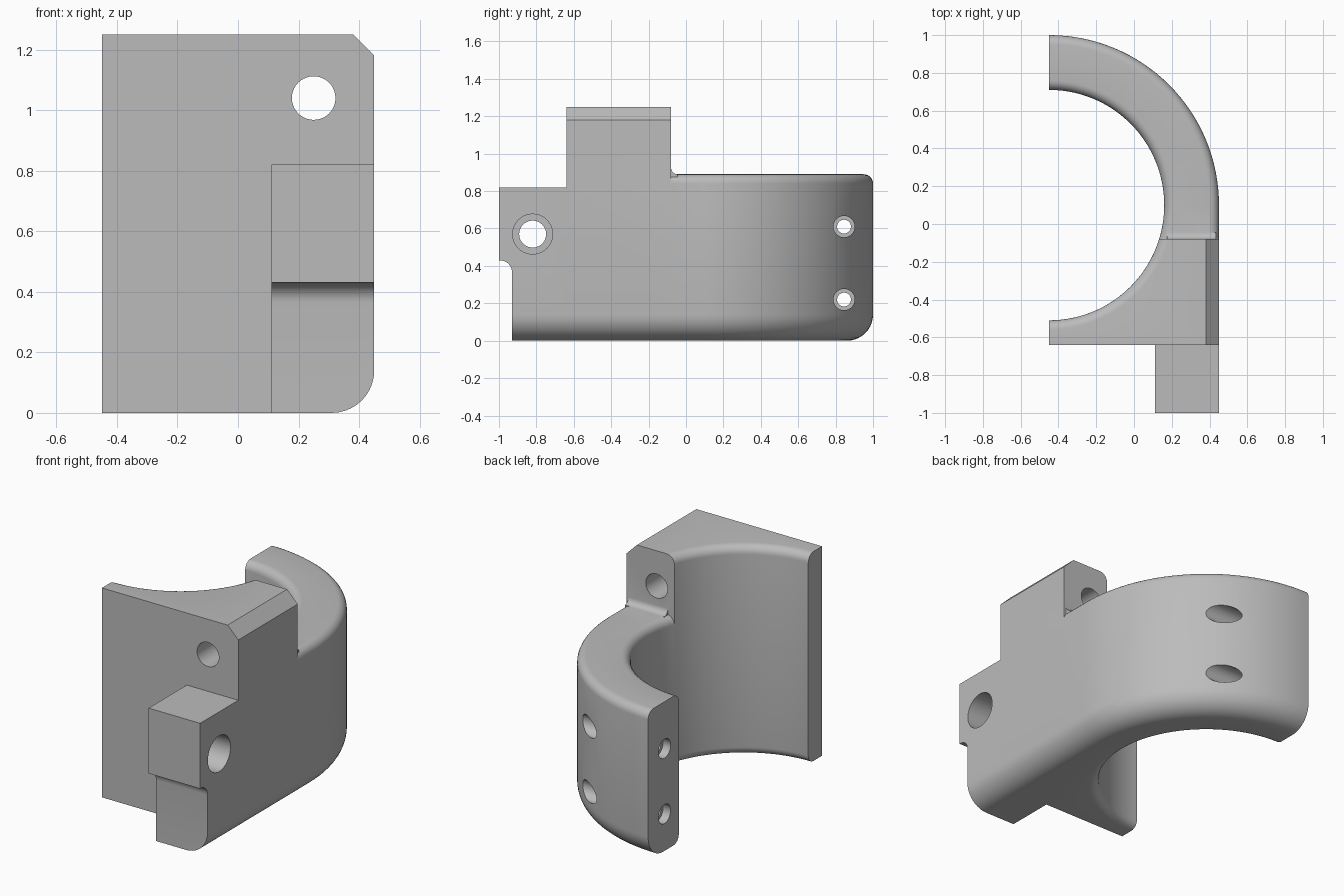
import bpy, bmesh, math
from mathutils import Vector

if "Cube" in bpy.data.objects:
    bpy.data.objects.remove(bpy.data.objects["Cube"])

CX, CY = -0.45, 0.10          # axis of the curved arm
R_IN, R_OUT = 0.61, 0.90
SPLIT, FRONT = -0.08, -0.64   # back and front faces of the tall block
XR = 0.45

grey = bpy.data.materials.new("mid grey")
grey.diffuse_color = (0.5, 0.5, 0.5, 1)
grey.use_nodes = True
grey.node_tree.nodes["Principled BSDF"].inputs["Base Color"].default_value = grey.diffuse_color


def loft(name, rings):
    """Closed solid through matching rings of points, with flat end caps."""
    bm = bmesh.new()
    vs = [[bm.verts.new(p) for p in r] for r in rings]
    n = len(vs[0])
    for a, b in zip(vs, vs[1:]):
        for i in range(n):
            j = (i + 1) % n
            bm.faces.new((a[i], a[j], b[j], b[i]))
    bm.faces.new(vs[0])
    bm.faces.new(vs[-1])
    bmesh.ops.recalc_face_normals(bm, faces=bm.faces)
    me = bpy.data.meshes.new(name)
    bm.to_mesh(me)
    bm.free()
    me.materials.append(grey)
    ob = bpy.data.objects.new(name, me)
    bpy.context.collection.objects.link(ob)
    return ob


def arc(cx, cy, r, a0, a1, n=8):
    return [(cx + r * math.cos(math.radians(a0 + (a1 - a0) * i / n)),
             cy + r * math.sin(math.radians(a0 + (a1 - a0) * i / n))) for i in range(n + 1)]


def prism_y(name, pts, y0, y1):
    return loft(name, [[Vector((x, y, z)) for x, z in pts] for y in (y0, y1)])


def prism_x(name, pts, x0, x1):
    return loft(name, [[Vector((x, y, z)) for y, z in pts] for x in (x0, x1)])


def boolean(ob, tool, op="DIFFERENCE"):
    mod = ob.modifiers.new("cut", "BOOLEAN")
    mod.operation, mod.object, mod.solver = op, tool, "EXACT"
    dg = bpy.context.evaluated_depsgraph_get()
    me = bpy.data.meshes.new_from_object(ob.evaluated_get(dg))
    ob.modifiers.clear()
    ob.data = me
    bpy.data.objects.remove(tool)


def bore(top, f=0.05):
    """Vertical bore cutter that flares at both ends to round the inner edges."""
    prof = [(R_IN + f, -0.1)] + arc(R_IN + f, f, f, 270, 180, 6)
    prof += arc(R_IN + f, top - f, f, 180, 90, 6) + [(R_IN + f, top + 0.1)]
    n = 128
    return loft("bore_cutter", [[Vector((CX + r * math.cos(2 * math.pi * i / n),
                                         CY + r * math.sin(2 * math.pi * i / n), z))
                                 for i in range(n)] for r, z in prof])


# Curved arm: rounded section swept straight, then round a quarter turn
H = 0.89
section = [(0.3, 0)] + arc(R_OUT - 0.14, 0.14, 0.14, -90, 0, 10)
section += arc(R_OUT - 0.05, H - 0.05, 0.05, 0, 90, 6) + [(0.3, H)]
rings = [[Vector((CX + r, SPLIT, z)) for r, z in section]]
for i in range(33):
    a = math.pi / 2 * i / 32
    rings.append([Vector((CX + r * math.cos(a), CY + r * math.sin(a), z)) for r, z in section])
body = loft("clamp_body", rings)
boolean(body, bore(H))

# Tall block with chamfered top corner and rounded lower edge
outline = [(CX, 0)] + arc(XR - 0.14, 0.14, 0.14, -90, 0, 10) + [(XR, 1.18), (0.38, 1.25), (CX, 1.25)]
block = prism_y("tall_block", outline, FRONT, SPLIT)
boolean(block, bore(1.25))

# Front lug with a concave undercut, trimmed to the same rounded lower edge
lug_side = [(FRONT, 0), (-0.93, 0)] + arc(-0.995, 0.365, 0.065, 0, 90) + [(-1, 0.43), (-1, 0.82), (FRONT, 0.82)]
lug = prism_x("front_lug", lug_side, 0.11, XR)
boolean(lug, prism_y("trim", outline, -1.1, -0.5), "INTERSECT")

# Small concave fillet where the block meets the arm
step = [(SPLIT, H - 0.03), (SPLIT, H + 0.035)] + arc(SPLIT + 0.035, H + 0.035, 0.035, 180, 270, 5)[1:] \
    + [(SPLIT + 0.035, H - 0.03)]
fillet = prism_x("step_fillet", step, 0.175, 0.435)

for part in (block, lug, fillet):
    boolean(body, part, "UNION")


def drill(axis, a, b, r, t0, t1):
    """Round hole along x at (y, z) or along y at (x, z)."""
    pts = arc(a, b, r, 0, 360, 40)[:-1]
    make = prism_x if axis == "x" else prism_y
    boolean(body, make("drill", pts, t0, t1))


# Holes: block, counterbored lug, and two counterbored screw holes in the arm
drill("y", 0.25, 1.04, 0.072, -0.8, 0.05)
drill("x", -0.82, 0.57, 0.072, 0.0, 0.3)
drill("x", -0.82, 0.57, 0.107, 0.22, 0.6)
for z in (0.22, 0.61):
    drill("x", 0.845, z, 0.037, -0.6, 0.0)
    drill("x", 0.845, z, 0.057, -0.6, -0.40)
    drill("x", 0.845, z, 0.057, -0.20, 0.3)

bpy.context.view_layer.objects.active = body
body.select_set(True)
bpy.ops.object.shade_smooth_by_angle(angle=math.radians(30))
